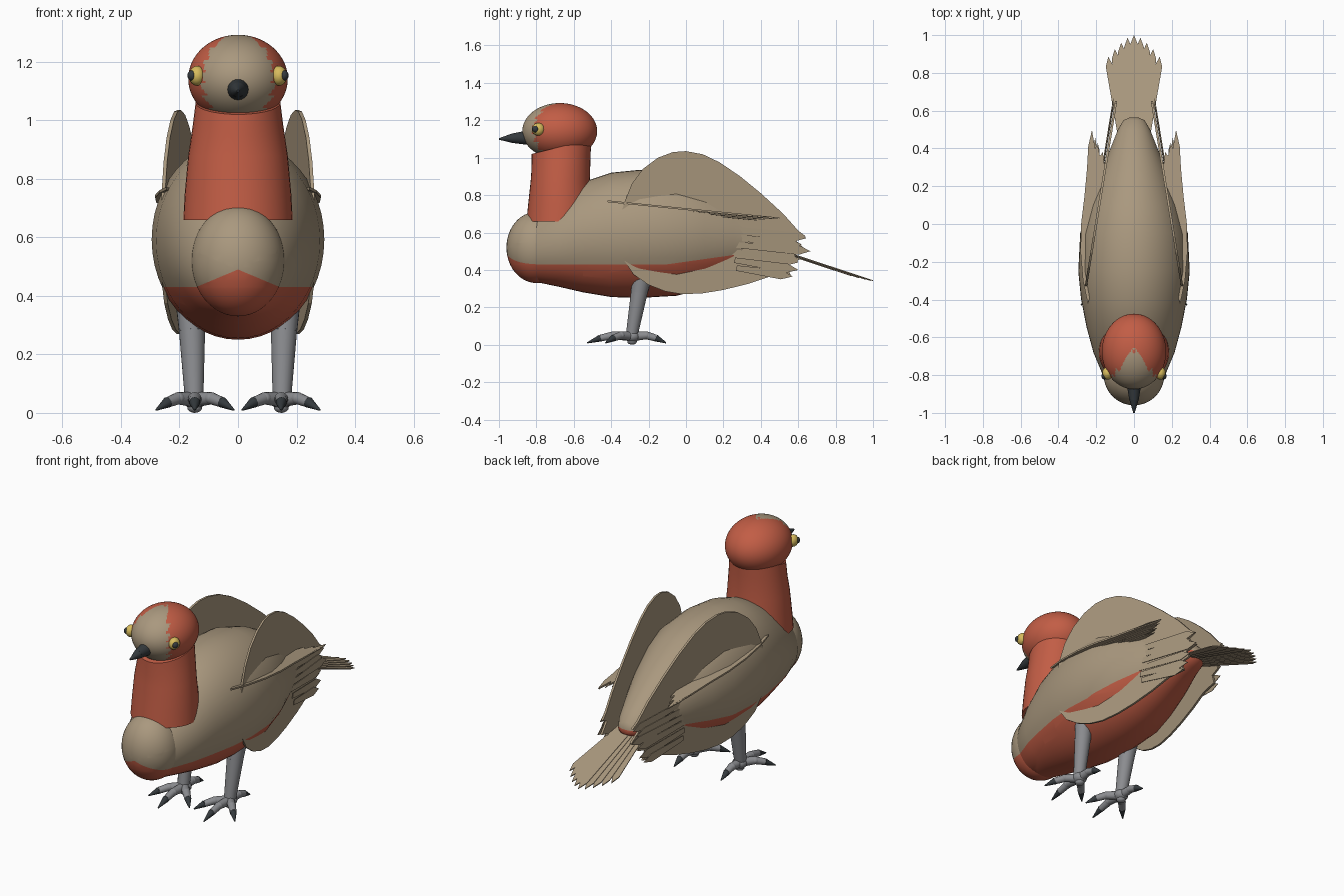
import bpy, bmesh, math
from mathutils import Vector, Matrix

if "Cube" in bpy.data.objects:
    bpy.data.objects.remove(bpy.data.objects["Cube"])


def material(name, r, g, b):
    m = bpy.data.materials.new(name)
    m.diffuse_color = (r, g, b, 1)
    m.use_nodes = True
    m.node_tree.nodes["Principled BSDF"].inputs["Base Color"].default_value = m.diffuse_color
    return m


TAN = material("tan plumage", 0.40, 0.315, 0.21)
RED = material("rust red plumage", 0.54, 0.11, 0.06)
GREY = material("leg grey", 0.26, 0.265, 0.28)
DARK = material("beak charcoal", 0.035, 0.042, 0.047)
YELLOW = material("eye yellow", 0.68, 0.50, 0.11)


def finish(bm, name, mats, mirror=False, smooth=True):
    bmesh.ops.recalc_face_normals(bm, faces=bm.faces)
    me = bpy.data.meshes.new(name)
    bm.to_mesh(me)
    bm.free()
    for m in mats:
        me.materials.append(m)
    ob = bpy.data.objects.new(name, me)
    bpy.context.collection.objects.link(ob)
    if smooth:
        me.shade_smooth()
        me.set_sharp_from_angle(angle=math.radians(40))
    if mirror:
        ob.modifiers.new("mirror", 'MIRROR').use_clip = False
    return ob


def ball(bm, c, r, u=32, v=20):
    mx = Matrix.Translation(c) @ Matrix.Diagonal((*r, 1))
    bmesh.ops.create_uvsphere(bm, u_segments=u, v_segments=v, radius=1, matrix=mx)


def limb(bm, a, b, ra, rb, seg=14, mat=0):
    a, b = Vector(a), Vector(b)
    d = b - a
    mx = Matrix.Translation((a + b) / 2) @ d.to_track_quat('Z', 'Y').to_matrix().to_4x4()
    g = bmesh.ops.create_cone(bm, cap_ends=True, segments=seg, radius1=ra, radius2=rb,
                              depth=d.length, matrix=mx)
    for f in {f for v in g['verts'] for f in v.link_faces}:
        f.material_index = mat


def slab(bm, pts, off):
    """Closed thin plate: outline extruded by a small offset."""
    off = Vector(off)
    lo = [bm.verts.new(p) for p in pts]
    hi = [bm.verts.new(Vector(p) + off) for p in pts]
    bm.faces.new(lo)
    bm.faces.new(hi[::-1])
    for i in range(len(pts)):
        j = (i + 1) % len(pts)
        bm.faces.new((lo[i], lo[j], hi[j], hi[i]))


def feather(bm, root, tip, side, off, point=0.06):
    root, tip, side = Vector(root), Vector(tip), Vector(side)
    neck = tip - (tip - root).normalized() * point
    slab(bm, [root - side * .6, neck - side, tip, neck + side, root + side * .6], off)


def loft(bm, rings):
    vs = [[bm.verts.new(p) for p in r] for r in rings]
    n = len(vs[0])
    for a, b in zip(vs, vs[1:]):
        for i in range(n):
            bm.faces.new((a[i], a[(i + 1) % n], b[(i + 1) % n], b[i]))
    bm.faces.new(vs[0])
    bm.faces.new(vs[-1][::-1])


def cut(bm, co, no):
    bmesh.ops.bisect_plane(bm, geom=bm.verts[:] + bm.edges[:] + bm.faces[:],
                           plane_co=co, plane_no=no)


def circle(n):
    return [(math.cos(2 * math.pi * i / n), math.sin(2 * math.pi * i / n)) for i in range(n)]


# body: oval sections along y, red belly below a cut line
bm = bmesh.new()
sections = [(-.88, .10, .40, .62), (-.80, .165, .335, .70), (-.68, .215, .31, .78),
            (-.55, .25, .28, .87), (-.40, .28, .255, .92), (-.25, .295, .25, .935),
            (-.05, .285, .262, .92), (.10, .245, .30, .87), (.25, .188, .355, .79),
            (.40, .125, .42, .69), (.50, .085, .455, .61), (.55, .055, .48, .56),
            (.565, .02, .50, .53)]
loft(bm, [[(w * c, y, (lo + hi) / 2 + (hi - lo) / 2 * s) for c, s in circle(48)]
          for y, w, lo, hi in sections])
cut(bm, (0, 0, .43), (0, 0, 1))
cut(bm, (0, -.1, .43), (0, -.14, 1))
for f in bm.faces:
    c = f.calc_center_median()
    f.material_index = int(c.z < max(.43, .43 + .14 * (c.y + .1)))
finish(bm, "body", [TAN, RED])

# breast lobe with a peaked red lower patch
bm = bmesh.new()
ball(bm, (0, -.80, .52), (.16, .16, .19), 40, 24)
cut(bm, (0, 0, .43), (0, 0, 1))
cut(bm, (0, 0, .49), (.42, 0, 1))
cut(bm, (0, 0, .49), (-.42, 0, 1))
for f in bm.faces:
    c = f.calc_center_median()
    f.material_index = int(c.z < max(.43, .49 - .42 * abs(c.x)))
finish(bm, "breast", [TAN, RED])

# neck
bm = bmesh.new()
neck = [(.66, -.675, .187, .178), (.75, -.672, .182, .172), (.88, -.672, .170, .158),
        (.98, -.668, .155, .158), (1.06, -.665, .145, .160)]
loft(bm, [[(rx * c, y + ry * s, z + .04 * s * (z > .9)) for c, s in circle(40)]
          for z, y, rx, ry in neck])
finish(bm, "neck", [RED])

# head with a tan, tooth-edged face
bm = bmesh.new()
ball(bm, (0, -.675, 1.142), (.17, .20, .15), 96, 64)
for f in bm.faces:
    c = f.calc_center_median()
    tooth = .045 * ((c.z * 24) % 1) - .02
    f.material_index = int(c.y > -.68 - 1.1 * abs(c.x) + tooth)
finish(bm, "head", [TAN, RED])

# beak
bm = bmesh.new()
limb(bm, (0, -.85, 1.107), (0, -.93, 1.104), .038, .025, 20)
limb(bm, (0, -.93, 1.104), (0, -1.0, 1.10), .025, .004, 20)
finish(bm, "beak", [DARK])

# eyes and pupils
bm = bmesh.new()
ball(bm, (.140, -.79, 1.152), (.028, .034, .034), 20, 12)
finish(bm, "eye", [YELLOW], True)
bm = bmesh.new()
ball(bm, (.157, -.805, 1.153), (.016, .018, .018), 16, 10)
finish(bm, "pupil", [DARK], True)


# wings: upright oval plates that pass through the body flank
def wing_at(y, z, out=0):
    return Vector((.21 - .163 * (y + .02) + out, y, z))


outline = [(-.36, .65), (-.33, .76), (-.29, .86), (-.23, .94), (-.15, 1.0), (-.07, 1.03),
           (.0, 1.035), (.09, 1.018), (.18, .975), (.29, .90), (.40, .81), (.52, .70),
           (.60, .61), (.64, .58), (.59, .555), (.65, .50), (.58, .48), (.60, .44),
           (.54, .425), (.56, .37), (.45, .365), (.33, .325), (.2, .293), (.09, .275),
           (-.02, .27), (-.11, .285), (-.2, .32), (-.28, .375), (-.33, .45), (-.36, .55)]
bm = bmesh.new()
slab(bm, [wing_at(y, z) for y, z in outline], (-.012, 0, 0))
finish(bm, "wing", [TAN], True, False)

# flight feathers layered over the wing ends
bm = bmesh.new()
tips = [(.645, .57), (.62, .535), (.665, .50), (.61, .455), (.60, .40), (.57, .365)]
for i, (y, z) in enumerate(tips):
    root = wing_at(.22 + .01 * i, .62 - .042 * i, .003 + .003 * (i % 3))
    feather(bm, root, wing_at(y, z, .003 + .003 * (i % 3)), (0, .004, .024), (.003, 0, 0))
finish(bm, "flight_feathers", [TAN], True, False)

# flat side plumes lying along each wing
bm = bmesh.new()
plan = [(.245, -.42), (.27, -.3), (.283, -.15), (.28, 0), (.262, .15), (.248, .3),
        (.222, .49), (.205, .40), (.195, .43), (.18, .36), (.165, .38), (.155, .30),
        (.17, .1), (.2, -.15), (.23, -.38)]
slab(bm, [(x, y, .733 - .1 * (y + .03)) for x, y in plan], (0, 0, -.01))
for i in range(4):
    feather(bm, (.262 - .02 * i, -.1, .735 - .007 * i), (.222 - .018 * i, .50 - .04 * i, .68 - .004 * i),
            (.014, .003, 0), (0, 0, -.004), .09)
finish(bm, "side_plumes", [TAN], True, False)

# tail fan
bm = bmesh.new()
for i in range(-4, 5):
    tip_y = 1 - .115 * (abs(i) / 4) ** 1.5
    z = lambda y: .51 - .33 * (y - .5) - .003 * abs(i)
    feather(bm, (.018 * i, .46, z(.46)), (.034 * i, tip_y, z(tip_y)), (.021, 0, 0), (0, 0, -.005), .055)
finish(bm, "tail", [TAN], False, False)

# legs
bm = bmesh.new()
limb(bm, (.163, -.225, .42), (.157, -.25, .28), .055, .045, 20)
limb(bm, (.157, -.25, .28), (.150, -.29, .05), .045, .032, 20)
finish(bm, "leg", [GREY], True)

# feet: jointed toes with dark claws
bm = bmesh.new()
hub = Vector((.148, -.288, .045))
ball(bm, hub, (.04, .042, .032), 18, 10)
for tx, ty in [(.148, -.528), (.28, -.43), (.014, -.43), (.152, -.107)]:
    tip = Vector((tx, ty, .010))
    mid = hub.lerp(tip, .42)
    mid.z = .05
    nail = hub.lerp(tip, .70)
    nail.z = .036
    limb(bm, hub, mid, .026, .021)
    ball(bm, mid, (.023, .023, .021), 14, 8)
    limb(bm, mid, nail, .021, .018)
    limb(bm, nail, tip, .019, .003, 14, 1)
ball(bm, hub - Vector((0, 0, .027)), (.026, .026, .018), 14, 8)
finish(bm, "foot", [GREY, DARK], True)
